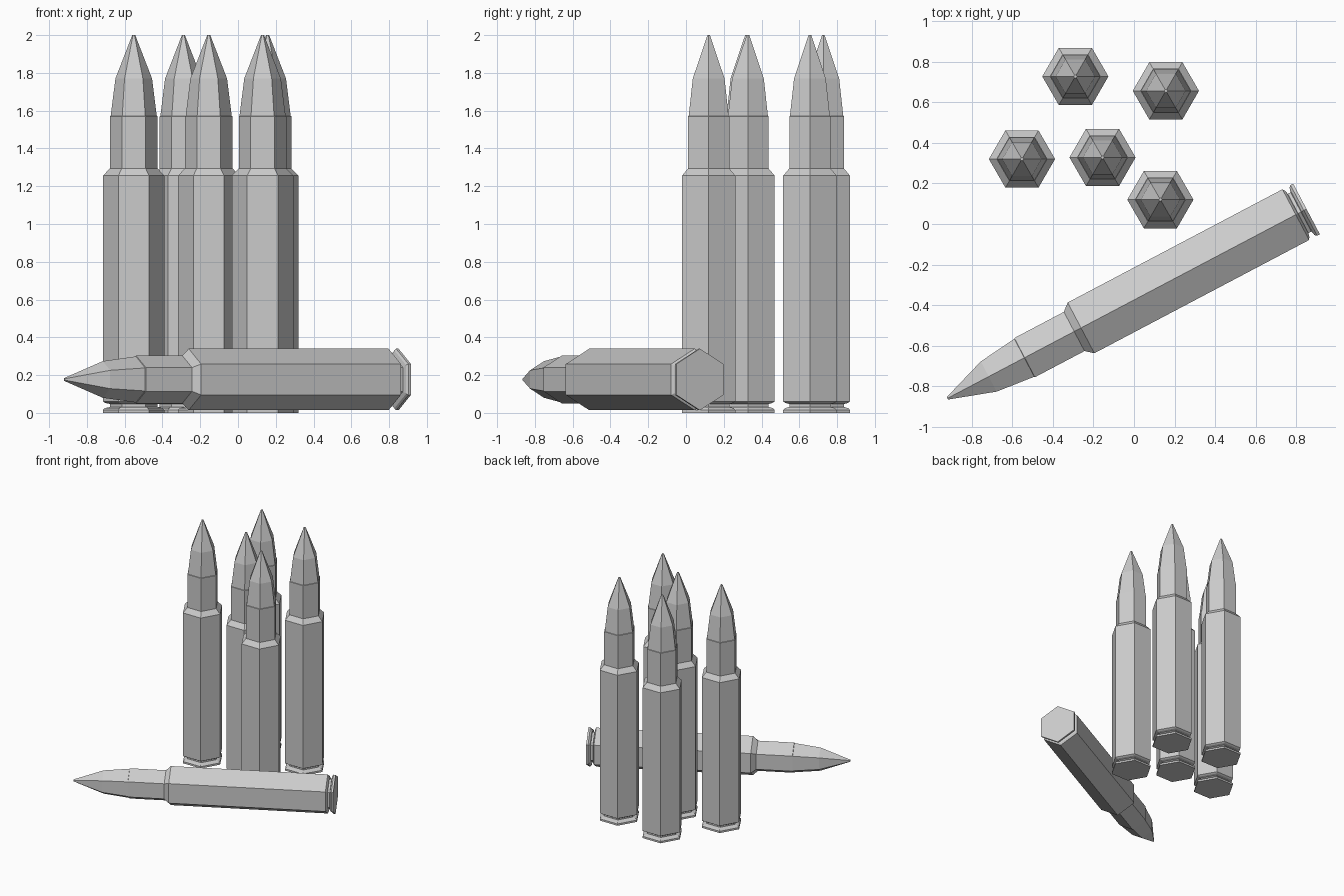
import bpy, bmesh, math
from mathutils import Matrix, Vector

if "Cube" in bpy.data.objects:
    bpy.data.objects.remove(bpy.data.objects["Cube"])

SIDES = 6
# (radius, height) profiles, base to tip
CASE = [(0.163, 0.0), (0.163, 0.015), (0.153, 0.025), (0.126, 0.031), (0.126, 0.047),
        (0.148, 0.052), (0.163, 0.06), (0.163, 1.256), (0.126, 1.294), (0.126, 1.57),
        (0.122, 1.572)]
TIP = [(0.122, 1.572), (0.097, 1.77), (0.008, 2.0)]


def lathe(name, profile, matrix, cap_start, cap_end):
    """Sweep a profile around z with a hexagonal section."""
    bm = bmesh.new()
    rings = []
    for r, z in profile:
        rings.append([bm.verts.new((r * math.cos(math.tau * i / SIDES),
                                    r * math.sin(math.tau * i / SIDES), z))
                      for i in range(SIDES)])
    for a, b in zip(rings, rings[1:]):
        for i in range(SIDES):
            j = (i + 1) % SIDES
            bm.faces.new((a[i], a[j], b[j], b[i]))
    if cap_start:
        bm.faces.new(rings[0][::-1])
    if cap_end:
        bm.faces.new(rings[-1])
    mesh = bpy.data.meshes.new(name)
    bm.to_mesh(mesh)
    bm.free()
    ob = bpy.data.objects.new(name, mesh)
    ob.matrix_world = matrix
    bpy.context.collection.objects.link(ob)


def cartridge(name, matrix):
    lathe(name + "_case", CASE, matrix, True, False)
    lathe(name + "_tip", TIP, matrix, False, True)


# Standing cartridges
spots = [(-0.289, 0.727), (0.157, 0.656), (-0.552, 0.32), (-0.155, 0.328), (0.13, 0.12)]
for n, (x, y) in enumerate(spots, 1):
    cartridge(f"standing_{n}", Matrix.Translation((x, y, 0)))

# Lying cartridge, hexagon corner pointing up
ang = math.radians(27.8)
axis = Vector((-math.cos(ang), -math.sin(ang), 0))
up = Vector((0, 0, 1))
rot = Matrix((up, axis.cross(up), axis)).transposed().to_4x4()
cartridge("lying", Matrix.Translation((0.85, 0.074, 0.177)) @ rot)
